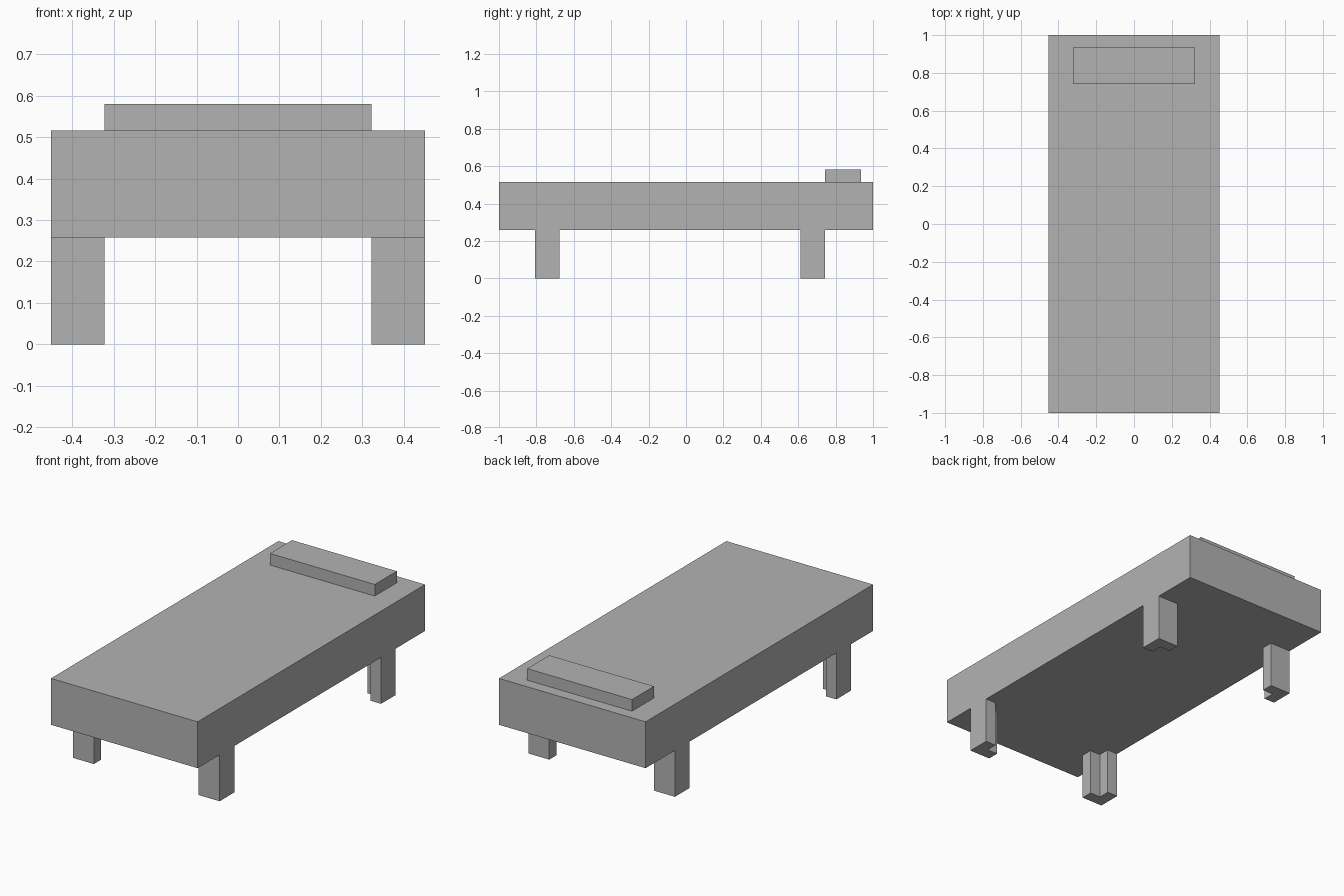
import bpy
import bmesh

if "Cube" in bpy.data.objects:
    bpy.data.objects.remove(bpy.data.objects["Cube"], do_unlink=True)

U = 2 / 31  # module: the bed is 31 modules long

grey = bpy.data.materials.new("plain grey")
grey.use_nodes = True
colour = (0.45, 0.45, 0.45, 1)
grey.diffuse_color = colour
grey.node_tree.nodes["Principled BSDF"].inputs["Base Color"].default_value = colour


def prism(name, outline, z0, z1):
    """Extrude a flat outline, given in modules, from z0 up to z1."""
    bm = bmesh.new()
    base = bm.faces.new([bm.verts.new((x * U, y * U, z0 * U)) for x, y in outline])
    top = bmesh.ops.extrude_face_region(bm, geom=[base])["geom"]
    bmesh.ops.translate(bm, vec=(0, 0, (z1 - z0) * U),
                        verts=[v for v in top if isinstance(v, bmesh.types.BMVert)])
    bmesh.ops.recalc_face_normals(bm, faces=bm.faces)
    mesh = bpy.data.meshes.new(name)
    bm.to_mesh(mesh)
    bm.free()
    mesh.materials.append(grey)
    obj = bpy.data.objects.new(name, mesh)
    bpy.context.collection.objects.link(obj)
    return obj


def rectangle(x0, x1, y0, y1):
    return [(x0, y0), (x1, y0), (x1, y1), (x0, y1)]


# Mattress block and pillow
prism("mattress", rectangle(-7, 7, -15.5, 15.5), 4, 8)
prism("pillow", rectangle(-5, 5, 11.5, 14.5), 8, 9)

# L-shaped legs, each with its notch facing the middle of the bed
corner = [(0, 0), (2, 0), (2, 1), (1, 1), (1, 2), (0, 2)]
for end, outer_y, sy in (("front", -12.5, 1), ("back", 11.5, -1)):
    for side, sx in (("left", 1), ("right", -1)):
        outline = [(sx * (7 - x), outer_y + sy * y) for x, y in corner]
        prism(f"{end}_{side}_leg", outline, 0, 4)
